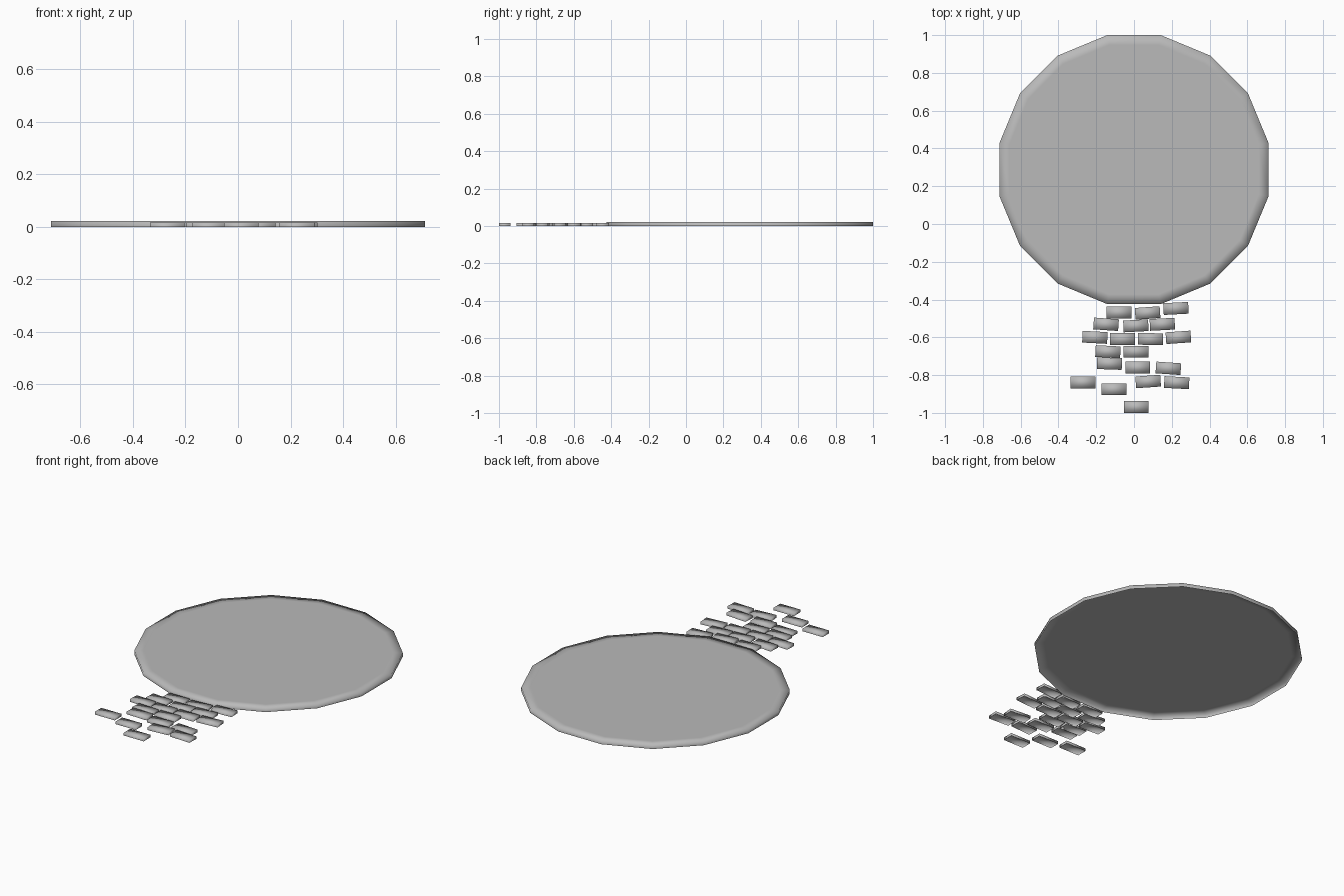
import bpy, bmesh, math
from mathutils import Matrix

if "Cube" in bpy.data.objects:
    bpy.data.objects.remove(bpy.data.objects["Cube"])

stone = bpy.data.materials.new("grey_stone")
stone.diffuse_color = (0.49, 0.49, 0.49, 1)
stone.use_nodes = True
stone.node_tree.nodes["Principled BSDF"].inputs["Base Color"].default_value = stone.diffuse_color


def make_object(name, bm, loc=(0, 0, 0), rot=0.0):
    for f in bm.faces:
        f.smooth = True
    mesh = bpy.data.meshes.new(name)
    bm.to_mesh(mesh)
    bm.free()
    mesh.materials.append(stone)
    ob = bpy.data.objects.new(name, mesh)
    ob.location = loc
    ob.rotation_euler.z = math.radians(rot)
    bpy.context.collection.objects.link(ob)
    return ob


# Round patio slab: 16 sides, open underneath, inset ring for a soft rim
SIDES, HEIGHT = 16, 0.022
bm = bmesh.new()
rings = []
for apothem, z in ((0.712, 0.0), (0.712, HEIGHT), (0.66, HEIGHT)):
    r = apothem / math.cos(math.pi / SIDES)
    rings.append([bm.verts.new((r * math.cos((i + 0.5) * math.tau / SIDES),
                                r * math.sin((i + 0.5) * math.tau / SIDES), z))
                  for i in range(SIDES)])
for low, high in zip(rings, rings[1:]):
    for i in range(SIDES):
        j = (i + 1) % SIDES
        bm.faces.new((low[i], low[j], high[j], high[i]))
bm.faces.new(rings[-1])
make_object("patio_slab", bm, (0, 0.288, 0))

# Path bricks: x, y, turn in degrees
BRICKS = [
    (-0.08, -0.469, 0), (0.072, -0.471, 4), (0.222, -0.447, 3),
    (-0.148, -0.531, -4), (0.01, -0.539, 3), (0.15, -0.531, 3),
    (-0.207, -0.6, -3), (-0.06, -0.609, 0), (0.087, -0.609, -1), (0.235, -0.6, 4),
    (-0.138, -0.676, -3), (0.01, -0.676, 0),
    (-0.13, -0.739, -2), (0.02, -0.76, 0), (0.182, -0.764, -4),
    (-0.27, -0.839, 0), (-0.107, -0.875, 0), (0.075, -0.834, 4), (0.226, -0.84, -3),
    (0.012, -0.969, 0),
]
BRICK_SIZE = (0.132, 0.062, 0.016)
for n, (x, y, turn) in enumerate(BRICKS, 1):
    bm = bmesh.new()
    bmesh.ops.create_cube(bm, size=1, matrix=Matrix.Translation((0, 0, BRICK_SIZE[2] / 2))
                          @ Matrix.Diagonal((*BRICK_SIZE, 1)))
    bm.normal_update()
    bmesh.ops.delete(bm, geom=[f for f in bm.faces if f.normal.z < -0.5],
                     context='FACES_ONLY')
    make_object(f"path_brick_{n:02d}", bm, (x, y, 0), turn)
